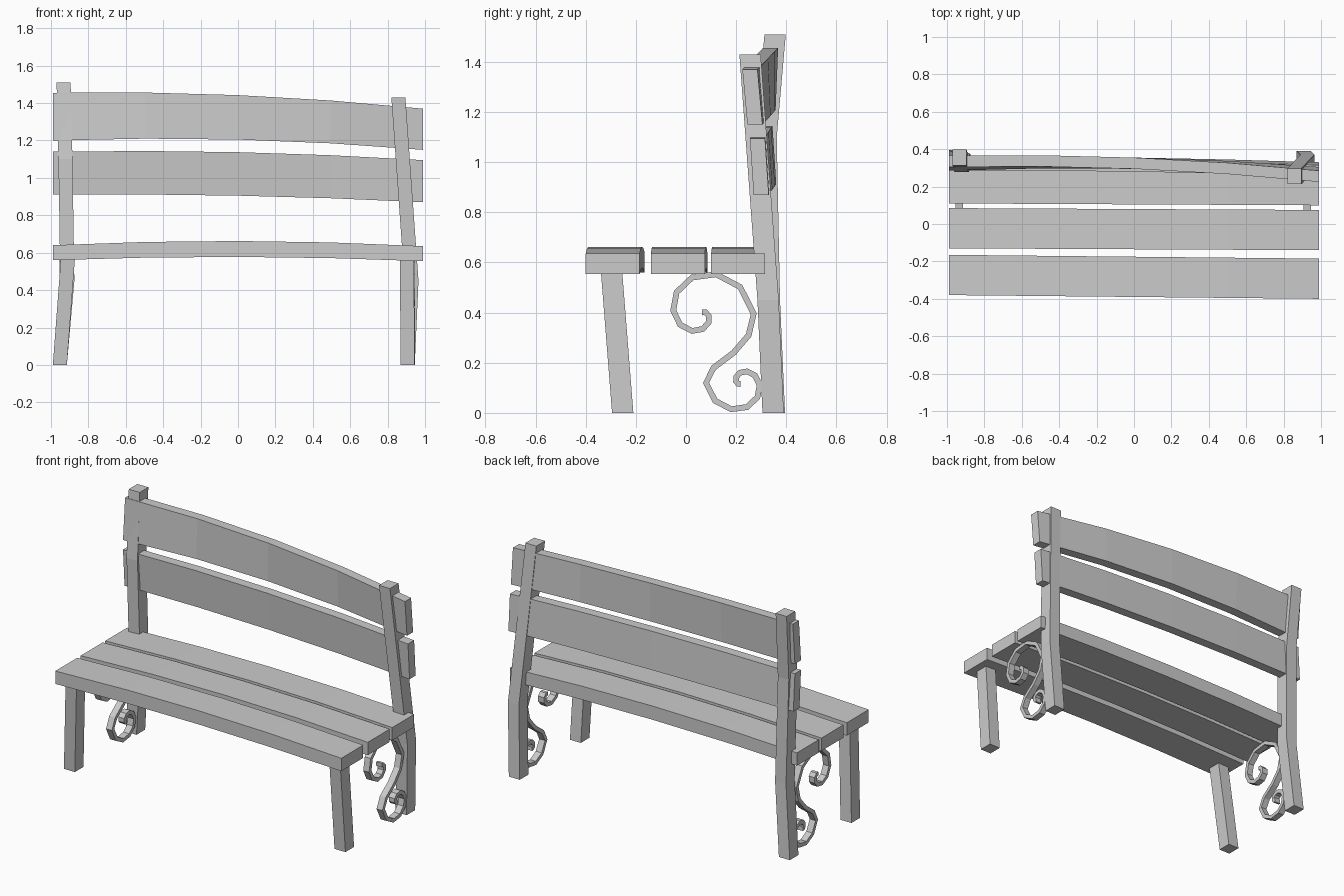
import bpy
import bmesh
from math import cos, sin, pi
from mathutils import Vector

cube = bpy.data.objects.get("Cube")
if cube:
    bpy.data.objects.remove(cube)

grey = bpy.data.materials.new("plain_grey")
grey.use_nodes = True
grey.diffuse_color = (0.6, 0.6, 0.6, 1)
grey.node_tree.nodes["Principled BSDF"].inputs["Base Color"].default_value = grey.diffuse_color


def loft(name, rings):
    """Join four-cornered sections into one closed, flat-faced bar."""
    bm = bmesh.new()
    loops = [[bm.verts.new(corner) for corner in ring] for ring in rings]
    for near, far in zip(loops, loops[1:]):
        for i in range(4):
            bm.faces.new((near[i - 1], near[i], far[i], far[i - 1]))
    bm.faces.new(loops[0])
    bm.faces.new(loops[-1])
    bmesh.ops.recalc_face_normals(bm, faces=bm.faces)
    mesh = bpy.data.meshes.new(name)
    bm.to_mesh(mesh)
    bm.free()
    mesh.materials.append(grey)
    bpy.context.collection.objects.link(bpy.data.objects.new(name, mesh))


def bow(right, left, bulge=0.0):
    """A value running from the right end to the left end, swelling at the middle."""
    return lambda x: (right + left) / 2 + x * (left - right) / 2 + bulge * (1 - x * x)


def plank(name, front, bottom, height, depth, lean, sections=4):
    """Board along x whose position, height and lean vary along its length."""
    rings = []
    for i in range(sections + 1):
        x = 2 * i / sections - 1
        y, z, tilt = front(x), bottom(x), lean(x)
        top = z + height(x)
        # the backrest and seat stop just short of the full length
        end = x * 0.99
        rings.append([(end, y, z), (end, y + depth, z),
                      (end, y + depth + tilt, top), (end, y + tilt, top)])
    loft(name, rings)


def post(name, path, width=0.075, depth=0.085):
    """Upright bar; each path point is the lower x, front y and z of a section."""
    loft(name, [[(x, y, z), (x + width, y, z),
                 (x + width, y + depth, z), (x, y + depth, z)] for x, y, z in path])


# Seat planks, gently arched
for place, right, left in (("front", -0.38, -0.4), ("middle", -0.13, -0.14), ("back", 0.11, 0.1)):
    plank("seat_plank_" + place, front=bow(right, left), bottom=bow(0.56, 0.555, 0.02),
          height=bow(0.08, 0.08, 0.005), depth=0.215, lean=bow(0, 0))

# Backrest planks, bowed and twisted
plank("back_plank_upper", front=bow(0.285, 0.245, 0.03), bottom=bow(1.2, 1.15, 0.03),
      height=bow(0.255, 0.22), depth=0.06, lean=bow(0.02, -0.02))
plank("back_plank_lower", front=bow(0.3, 0.27, 0.01), bottom=bow(0.91, 0.87, 0.015),
      height=bow(0.23, 0.225, 0.005), depth=0.06, lean=bow(-0.015, -0.015))

# Back posts: foot, knee, (shoulder,) head
post("back_post_left", [(0.87, 0.305, 0), (0.89, 0.285, 0.45), (0.82, 0.213, 1.43)])
post("back_post_right", [(-0.99, 0.31, 0), (-0.95, 0.29, 0.45),
                         (-0.96, 0.277, 1.1), (-0.97, 0.313, 1.51)])

# Front legs, splayed forward at the top
post("front_leg_left", [(0.87, -0.295, 0), (0.865, -0.34, 0.57)])
post("front_leg_right", [(-0.99, -0.295, 0), (-0.947, -0.34, 0.57)])


def curl(y, z, radius, start, steps=13):
    """Clockwise spiral in the side plane, opening out over one and a quarter turns."""
    points = []
    for i in range(1, steps + 1):
        t = i / steps
        angle = start - t * pi * 2.5
        reach = radius * t ** 1.3
        points.append(Vector((y + reach * cos(angle), z + reach * sin(angle))))
    return points


# Scroll brackets: a flat bar following an S with a curl at each end
upper_curl = curl(0.06, 0.395, 0.21, pi / 2)
lower_curl = curl(0.22, 0.12, 0.14, -pi / 2)
bridge = [Vector(p) for p in ((0.25, 0.31), (0.19, 0.24), (0.11, 0.18))]
scroll_path = upper_curl + bridge + lower_curl[::-1]


def scroll(name, x, half_width=0.02, half_thick=0.012):
    rings = []
    for i, point in enumerate(scroll_path):
        before = scroll_path[max(i - 1, 0)]
        after = scroll_path[min(i + 1, len(scroll_path) - 1)]
        along = (after - before).normalized()
        across = Vector((-along.y, along.x)) * half_thick
        outer, inner = point + across, point - across
        rings.append([(x - half_width, *outer), (x + half_width, *outer),
                      (x + half_width, *inner), (x - half_width, *inner)])
    loft(name, rings)


scroll("scroll_bracket_left", 0.925)
scroll("scroll_bracket_right", -0.935)
